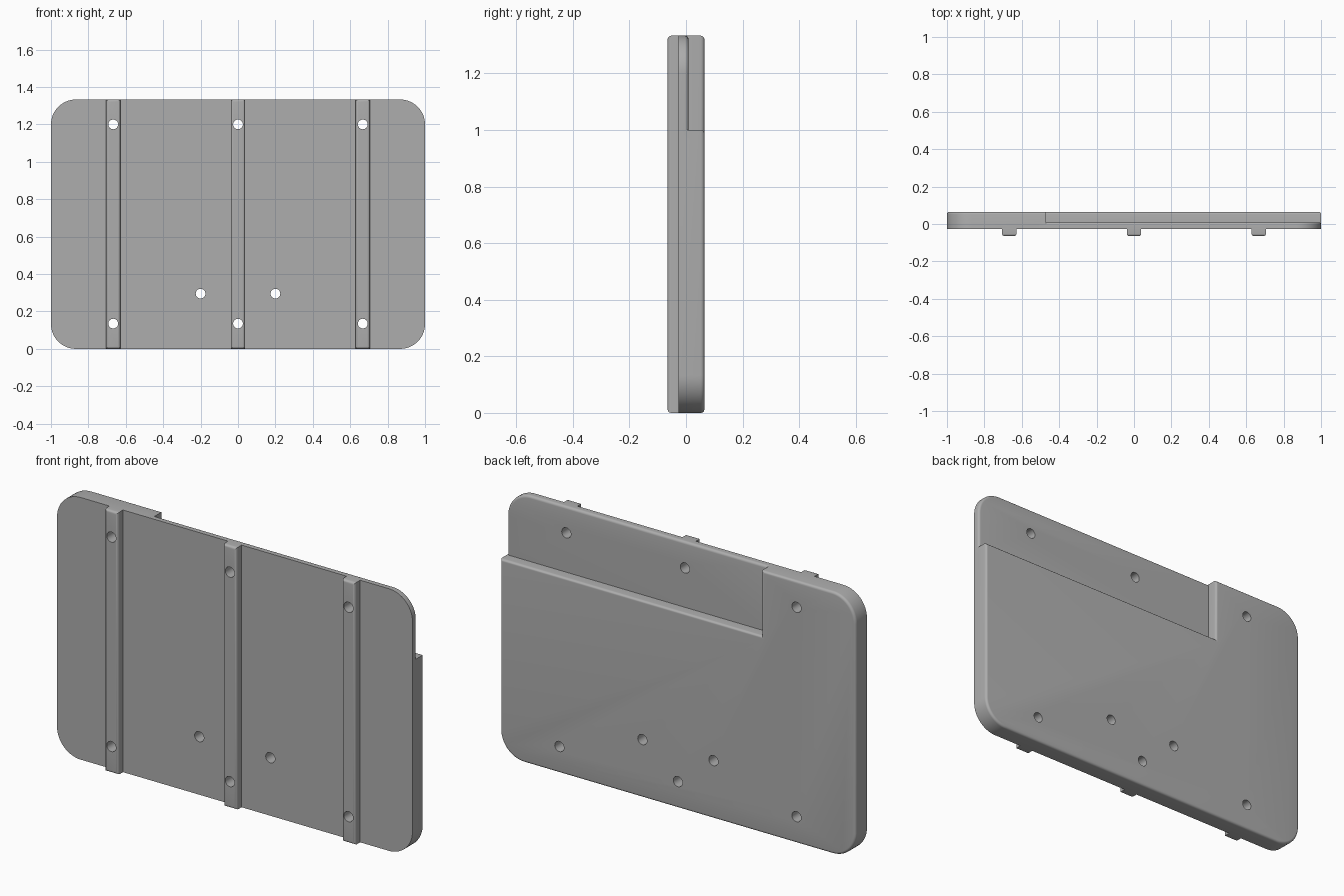
import bpy
import bmesh
from math import cos, sin, pi
from mathutils import Matrix

if "Cube" in bpy.data.objects:
    bpy.data.objects.remove(bpy.data.objects["Cube"], do_unlink=True)

HEIGHT, CORNER, EDGE = 1.333, 0.133, 0.013
FRONT, BACK, FLOOR, RIB_FRONT = -0.026, 0.065, 0.009, -0.065
NOTCH_X, NOTCH_Z = -0.47, 1.0

grey = bpy.data.materials.new("plain grey")
grey.use_nodes = True
grey.diffuse_color = (0.42, 0.42, 0.42, 1)
grey.node_tree.nodes["Principled BSDF"].inputs["Base Color"].default_value = grey.diffuse_color


def make_object(name, bm):
    bmesh.ops.recalc_face_normals(bm, faces=bm.faces)
    mesh = bpy.data.meshes.new(name)
    bm.to_mesh(mesh)
    bm.free()
    mesh.materials.append(grey)
    obj = bpy.data.objects.new(name, mesh)
    bpy.context.collection.objects.link(obj)
    return obj


def extrude_outline(name, points, y0, y1):
    """Slab from an x-z outline, with a rounded rim on its y1 side."""
    bm = bmesh.new()
    face = bm.faces.new([bm.verts.new((x, y0, z)) for x, z in points])
    grown = bmesh.ops.extrude_face_region(bm, geom=[face], use_keep_orig=True)["geom"]
    verts = [v for v in grown if isinstance(v, bmesh.types.BMVert)]
    bmesh.ops.translate(bm, verts=verts, vec=(0, y1 - y0, 0))
    bmesh.ops.recalc_face_normals(bm, faces=bm.faces)
    rim = [e for e in bm.edges if all(abs(v.co.y - y1) < 1e-5 for v in e.verts)]
    bmesh.ops.bevel(bm, geom=rim, offset=EDGE, segments=5, profile=0.5, affect='EDGES')
    return make_object(name, bm)


def corner_arc(sx, sz, start, steps=16):
    cx = sx * (1 - CORNER)
    cz = HEIGHT - CORNER if sz > 0 else CORNER
    angles = [start + pi / 2 * i / steps for i in range(steps + 1)]
    return [(cx + CORNER * cos(a), cz + CORNER * sin(a)) for a in angles]


def combine(target, other, operation):
    mod = target.modifiers.new("combine", 'BOOLEAN')
    mod.operation, mod.solver, mod.object = operation, 'EXACT', other
    bpy.context.view_layer.objects.active = target
    bpy.ops.object.modifier_apply(modifier=mod.name)
    bpy.data.objects.remove(other, do_unlink=True)


# Thick body with the stepped recess left out
top_right = corner_arc(1, 1, 0)
top_left = corner_arc(-1, 1, pi / 2)
bottom = corner_arc(-1, -1, pi) + corner_arc(1, -1, 3 * pi / 2)
step = [(1, NOTCH_Z), (NOTCH_X, NOTCH_Z), (NOTCH_X, HEIGHT)]
panel = extrude_outline("panel", top_left + bottom + step, FRONT, BACK)

# Thin wall behind the recess, reaching a little into the body
overlap = [(NOTCH_X - 0.05, HEIGHT), (NOTCH_X - 0.05, NOTCH_Z - 0.05), (1, NOTCH_Z - 0.05)]
thin = extrude_outline("thin_wall", top_right + overlap, FRONT, FLOOR)
combine(panel, thin, 'UNION')

# Three upright ribs on the front
for x in (-0.667, 0, 0.667):
    outline = [(x - 0.038, 0), (x + 0.038, 0), (x + 0.038, HEIGHT), (x - 0.038, HEIGHT)]
    rib = extrude_outline("rib", outline, FRONT + 0.01, RIB_FRONT)
    combine(panel, rib, 'UNION')

# Screw holes through ribs and panel
holes = [(x, z) for x in (-0.667, 0, 0.667) for z in (0.135, 1.2)]
holes += [(-0.2, 0.295), (0.2, 0.295)]
bm = bmesh.new()
for x, z in holes:
    bmesh.ops.create_cone(bm, cap_ends=True, segments=32, radius1=0.026, radius2=0.026, depth=0.4,
                          matrix=Matrix.Translation((x, 0, z)) @ Matrix.Rotation(pi / 2, 4, 'X'))
cutter = make_object("hole_cutter", bm)
cutter.hide_render = True
combine(panel, cutter, 'DIFFERENCE')

# Smooth rounded rims and holes, crisp corners
bpy.ops.object.select_all(action='DESELECT')
panel.select_set(True)
bpy.context.view_layer.objects.active = panel
bpy.ops.object.shade_smooth_by_angle(angle=pi / 6)
